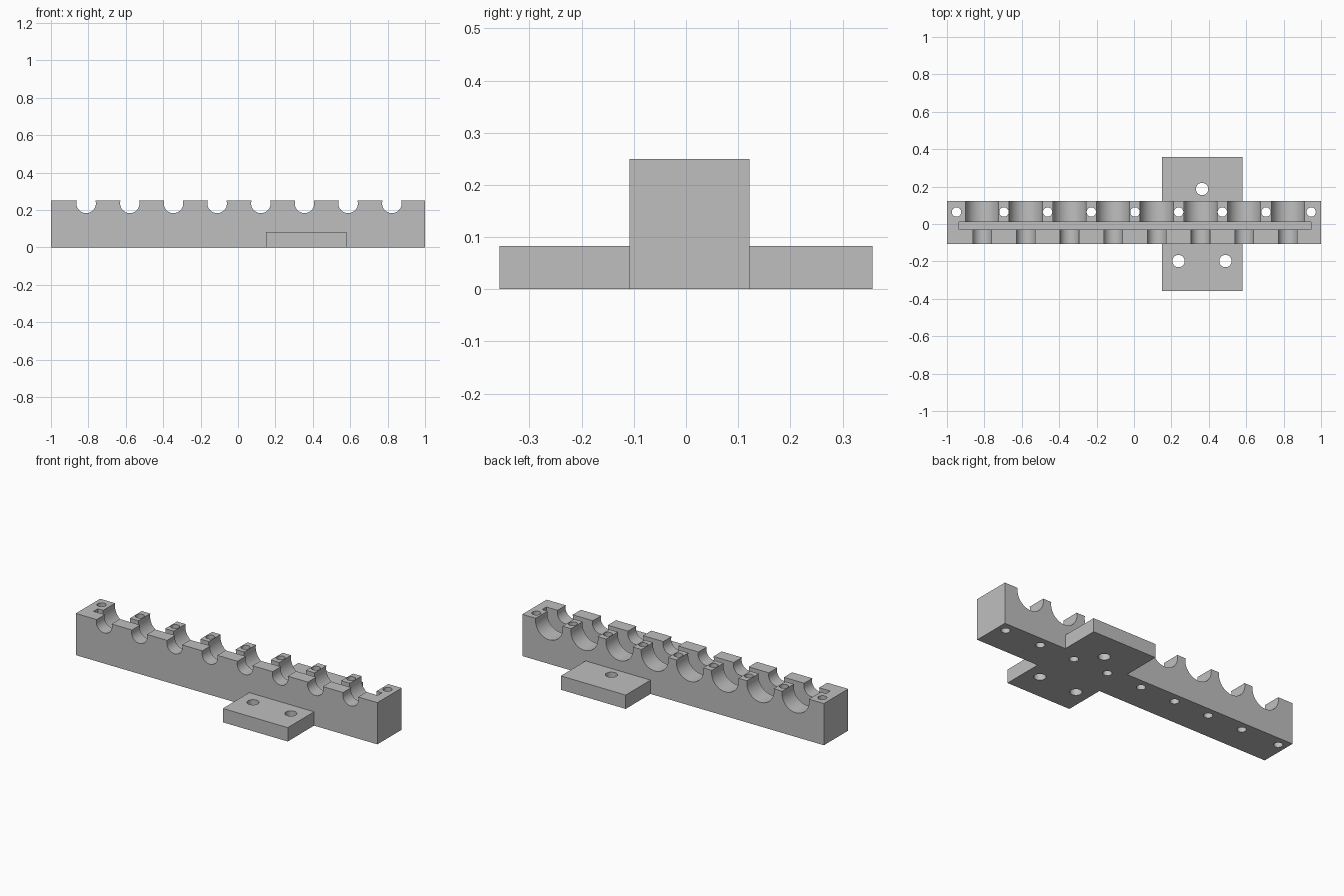
import bpy, bmesh, math
from mathutils import Matrix, Vector

old = bpy.data.objects.get("Cube")
if old:
    bpy.data.objects.remove(old, do_unlink=True)

# Main dimensions
HEIGHT = 0.25
FRONT, BACK = -0.108, 0.122
PITCH = 0.2335
COUNT = 8
FIRST = -0.812
BORE_Z = 0.235
channels = [FIRST + PITCH * i for i in range(COUNT)]

grey = bpy.data.materials.new("plain_grey")
grey.use_nodes = True
colour = (0.52, 0.52, 0.52, 1)
grey.diffuse_color = colour
grey.node_tree.nodes["Principled BSDF"].inputs["Base Color"].default_value = colour


def add_box(bm, low, high):
    low, high = Vector(low), Vector(high)
    mat = Matrix.Translation((low + high) / 2) @ Matrix.Diagonal((*(high - low), 1))
    bmesh.ops.create_cube(bm, size=1, matrix=mat)


def add_cylinder(bm, start, end, radius, sides):
    start, end = Vector(start), Vector(end)
    axis = end - start
    mat = Matrix.Translation((start + end) / 2) @ axis.to_track_quat("Z", "Y").to_matrix().to_4x4()
    bmesh.ops.create_cone(bm, cap_ends=True, segments=sides, radius1=radius,
                          radius2=radius, depth=axis.length, matrix=mat)


def make_object(name, bm):
    bmesh.ops.recalc_face_normals(bm, faces=bm.faces)
    mesh = bpy.data.meshes.new(name)
    bm.to_mesh(mesh)
    bm.free()
    mesh.materials.append(grey)
    obj = bpy.data.objects.new(name, mesh)
    bpy.context.collection.objects.link(obj)
    return obj


def combine(target, name, bm, operation="DIFFERENCE"):
    tool = make_object(name, bm)
    tool.hide_render = True
    mod = target.modifiers.new(name, "BOOLEAN")
    mod.operation = operation
    mod.solver = "EXACT"
    mod.object = tool
    bpy.context.view_layer.objects.active = target
    bpy.ops.object.modifier_apply(modifier=name)
    bpy.data.objects.remove(tool, do_unlink=True)


# Long rail
bm = bmesh.new()
add_box(bm, (-1, FRONT, 0), (1, BACK, HEIGHT))
rail = make_object("clamp_rail", bm)

# Mounting plate crossing under the rail
bm = bmesh.new()
add_box(bm, (0.15, -0.357, 0), (0.58, 0.357, 0.083))
combine(rail, "mounting_plate", bm, "UNION")

# Thin lengthwise slot
bm = bmesh.new()
add_box(bm, (-0.936, -0.03, 0.11), (0.947, 0.01, 0.4))
combine(rail, "slot_cutter", bm)

# Narrow front channels and wide back channels
bm = bmesh.new()
for x in channels:
    add_cylinder(bm, (x, FRONT - 0.1, BORE_Z), (x, -0.02, BORE_Z), 0.052, 48)
combine(rail, "front_channel_cutter", bm)
bm = bmesh.new()
for x in channels:
    add_cylinder(bm, (x, 0, BORE_Z), (x, BACK + 0.1, BORE_Z), 0.09, 64)
combine(rail, "back_channel_cutter", bm)

# Screw holes between the channels, at both ends and in the plate
bm = bmesh.new()
screws = [-0.949] + [x + PITCH / 2 for x in channels[:-1]] + [0.947]
for x in screws:
    add_cylinder(bm, (x, 0.064, -0.1), (x, 0.064, 0.4), 0.025, 32)
for x, y in ((0.364, 0.187), (0.238, -0.198), (0.489, -0.198)):
    add_cylinder(bm, (x, y, -0.1), (x, y, 0.4), 0.033, 32)
combine(rail, "screw_hole_cutter", bm)

# Smooth bores, crisp edges
bpy.ops.object.select_all(action="DESELECT")
rail.select_set(True)
bpy.context.view_layer.objects.active = rail
bpy.ops.object.shade_smooth_by_angle(angle=math.radians(30))
